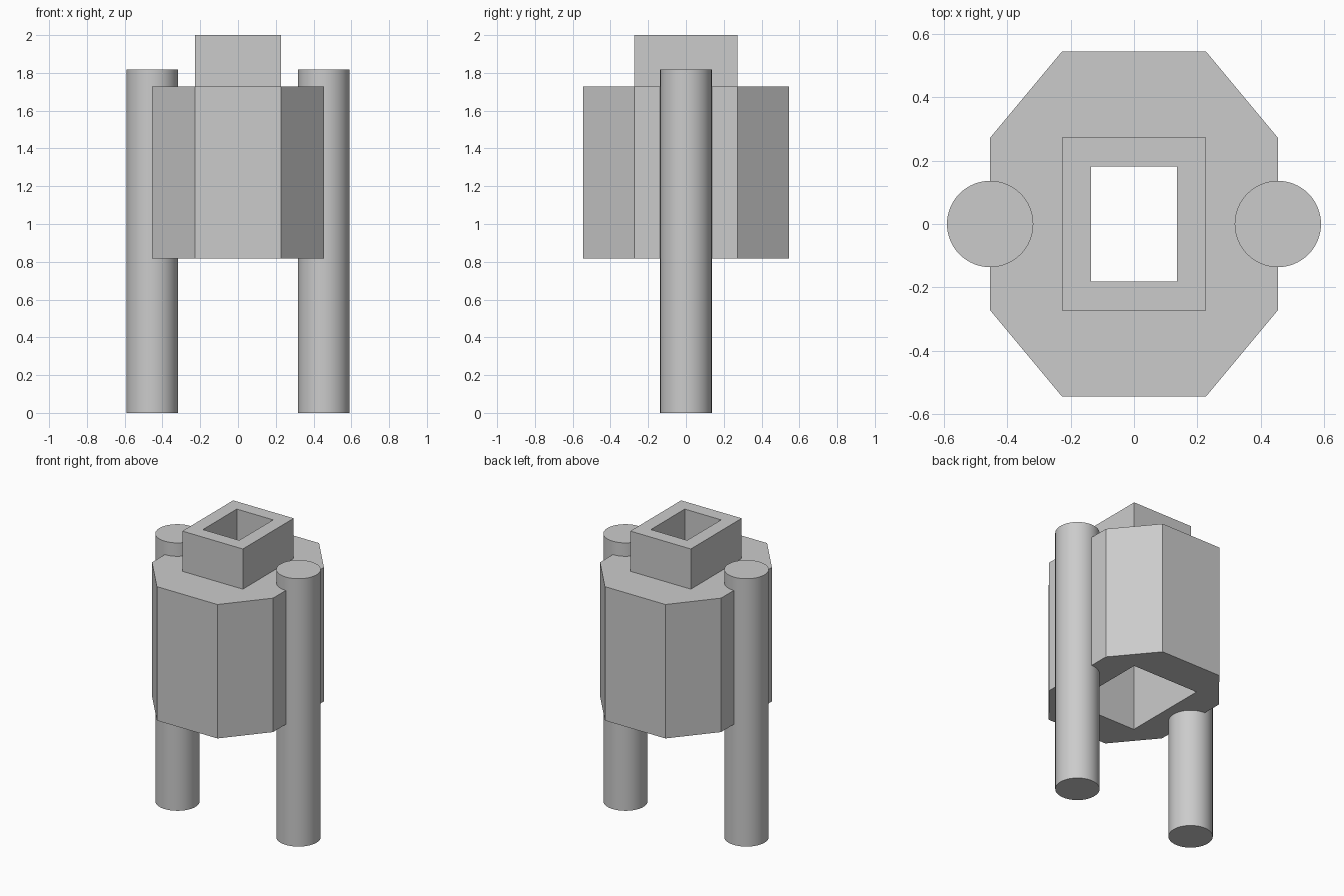
import bpy
import bmesh

if "Cube" in bpy.data.objects:
    bpy.data.objects.remove(bpy.data.objects["Cube"], do_unlink=True)

U = 1 / 11  # design unit: the model is 22 units tall

grey = bpy.data.materials.new("plain grey")
grey.use_nodes = True
grey.diffuse_color = (0.6, 0.6, 0.6, 1)
grey.node_tree.nodes["Principled BSDF"].inputs["Base Color"].default_value = (0.6, 0.6, 0.6, 1)


def prism(name, outline, low, high):
    """Extrude an outline (in units) between two heights."""
    bm = bmesh.new()
    base = bm.faces.new([bm.verts.new((x * U, y * U, low * U)) for x, y in outline])
    top = bmesh.ops.extrude_face_region(bm, geom=[base])["geom"]
    moved = [v for v in top if isinstance(v, bmesh.types.BMVert)]
    bmesh.ops.translate(bm, verts=moved, vec=(0, 0, (high - low) * U))
    bmesh.ops.recalc_face_normals(bm, faces=bm.faces)
    mesh = bpy.data.meshes.new(name)
    bm.to_mesh(mesh)
    bm.free()
    mesh.materials.append(grey)
    obj = bpy.data.objects.new(name, mesh)
    bpy.context.collection.objects.link(obj)
    return obj


def rectangle(hx, hy):
    return [(-hx, -hy), (hx, -hy), (hx, hy), (-hx, hy)]


def cut(obj, cutter):
    """Subtract a cutter and discard it."""
    mod = obj.modifiers.new("opening", 'BOOLEAN')
    mod.operation = 'DIFFERENCE'
    mod.solver = 'EXACT'
    mod.object = cutter
    cutter.hide_render = True
    bpy.context.view_layer.objects.active = obj
    bpy.ops.object.modifier_apply(modifier=mod.name)
    bpy.data.objects.remove(cutter, do_unlink=True)


# Eight-sided body with a wide cavity open below and a narrow flue above
octagon = [(-2.5, -6), (2.5, -6), (5, -3), (5, 3), (2.5, 6), (-2.5, 6), (-5, 3), (-5, -3)]
body = prism("body", octagon, 9, 19)
cut(body, prism("cavity_cutter", rectangle(2.75, 3.3), 8, 18))
cut(body, prism("flue_cutter", rectangle(1.5, 2), 17, 20))

# Hollow rectangular neck
neck = prism("neck", rectangle(2.5, 3), 19, 22)
cut(neck, prism("flue_cutter", rectangle(1.5, 2), 18, 23))

# Round legs on both sides
for name, side in (("left_leg", 1), ("right_leg", -1)):
    bpy.ops.mesh.primitive_cylinder_add(vertices=64, radius=1.5 * U, depth=20 * U,
                                        location=(side * 5 * U, 0, 10 * U))
    leg = bpy.context.object
    leg.name = name
    leg.data.materials.append(grey)
    bpy.ops.object.shade_smooth_by_angle()
